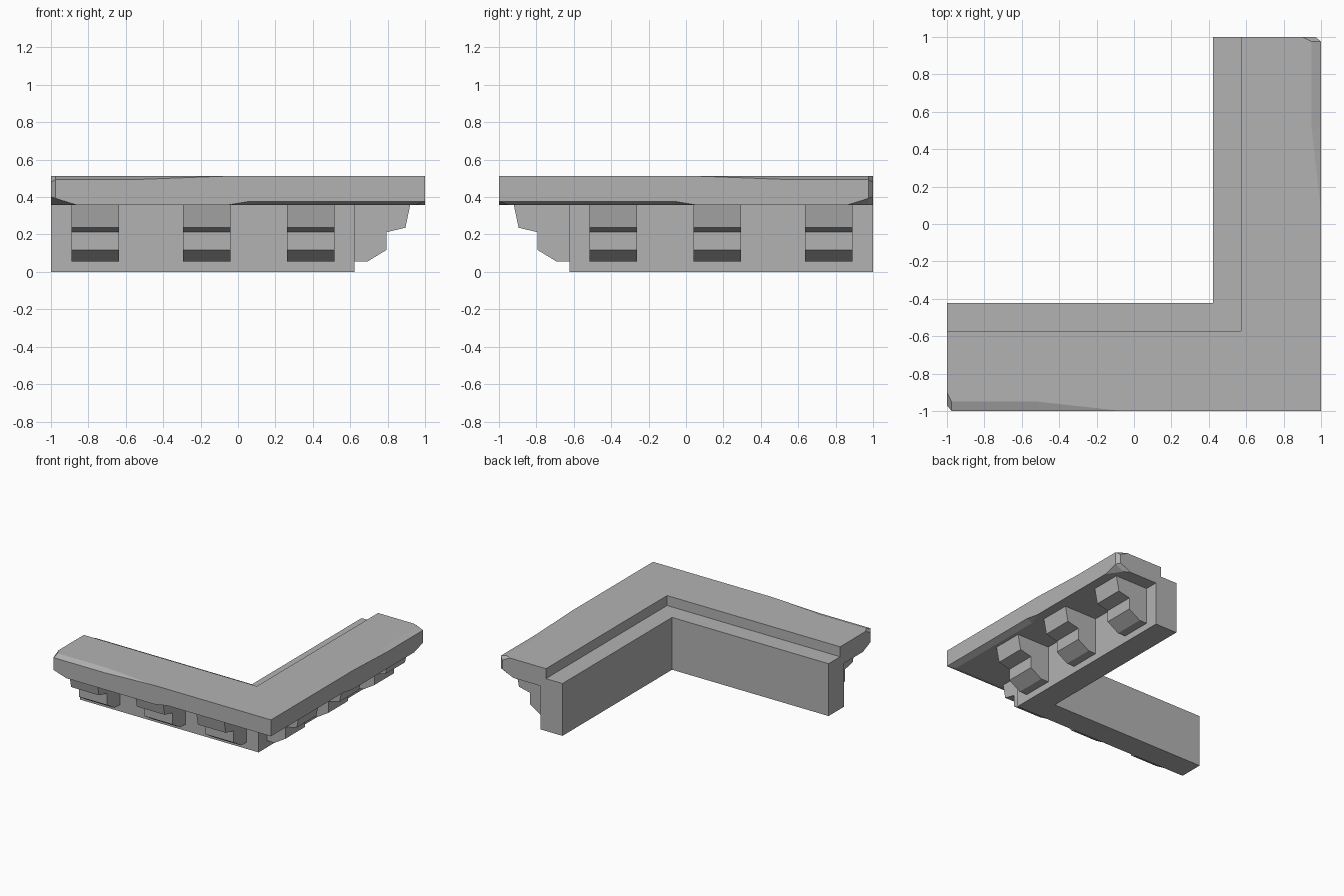
import bpy, bmesh
from mathutils import Vector

if "Cube" in bpy.data.objects:
    bpy.data.objects.remove(bpy.data.objects["Cube"])

# Dark grey stone
stone = bpy.data.materials.new("stone")
stone.diffuse_color = (0.45, 0.45, 0.45, 1)
stone.use_nodes = True
stone.node_tree.nodes["Principled BSDF"].inputs["Base Color"].default_value = stone.diffuse_color


def finish(name, bm):
    bmesh.ops.remove_doubles(bm, verts=bm.verts, dist=1e-5)
    bmesh.ops.recalc_face_normals(bm, faces=bm.faces)
    me = bpy.data.meshes.new(name)
    bm.to_mesh(me)
    bm.free()
    me.materials.append(stone)
    ob = bpy.data.objects.new(name, me)
    bpy.context.collection.objects.link(ob)
    return ob


def flip(p):
    # swaps the front arm with the right arm
    return Vector((-p[1], -p[0], p[2]))


def loft(name, rings):
    bm = bmesh.new()
    loops = [[bm.verts.new(p) for p in r] for r in rings]
    n = len(loops[0])
    for a, b in zip(loops, loops[1:]):
        for i in range(n):
            j = (i + 1) % n
            bm.faces.new((a[i], a[j], b[j], b[i]))
    bm.faces.new(loops[0])
    bm.faces.new(loops[-1])
    return finish(name, bm)


def l_sweep(name, front_rings, corner_profile):
    # front arm, mitred corner, then the mirrored right arm
    corner = [Vector((d, -d, z)) for d, z in corner_profile]
    back = [[flip(p) for p in r] for r in reversed(front_rings)]
    return loft(name, front_rings + [corner] + back)


# Low wall
wall = [(0.423, 0), (0.623, 0), (0.623, 0.43), (0.423, 0.43)]
l_sweep("wall", [[Vector((-1, -d, z)) for d, z in wall]], wall)

# Worn cap slab: profile with chipped lower and upper outer edges
Z0, Z1, INNER = 0.357, 0.512, 0.573


def cap_profile(outer, bot_in, bot_up, top_in, top_down):
    return [(INNER, Z0), (outer - bot_in, Z0), (outer, Z0 + bot_up),
            (outer, Z1 - top_down), (outer - top_in, Z1), (INNER, Z1)]


stations = [
    (-1.0, (0.97, 0.10, 0.045, 0.07, 0.035)),
    (-0.975, (1.0, 0.08, 0.036, 0.05, 0.017)),
    (-0.86, (1.0, 0, 0, 0.05, 0.017)),
    (-0.51, (1.0, 0, 0, 0.05, 0.017)),
    (-0.09, (1.0, 0, 0, 0.003, 0.001)),
    (-0.06, (1.0, 0, 0, 0, 0)),
    (0.06, (1.0, 0.05, 0.02, 0, 0)),
]
rings = [[Vector((x, -d, z)) for d, z in cap_profile(*a)] for x, a in stations]
l_sweep("cap_slab", rings, cap_profile(1.0, 0.05, 0.02, 0, 0))

# Stepped brackets under the cap, three on each arm
bracket = [(0.60, 0.055), (0.692, 0.055), (0.793, 0.117), (0.793, 0.212),
           (0.895, 0.236), (0.921, 0.36), (0.60, 0.36)]
for i, x in enumerate((-0.89, -0.293, 0.262)):
    ends = [[Vector((s, -d, z)) for d, z in bracket] for s in (x, x + 0.253)]
    loft(f"front_bracket_{i + 1}", ends)
    loft(f"right_bracket_{i + 1}", [[flip(p) for p in r] for r in ends])
